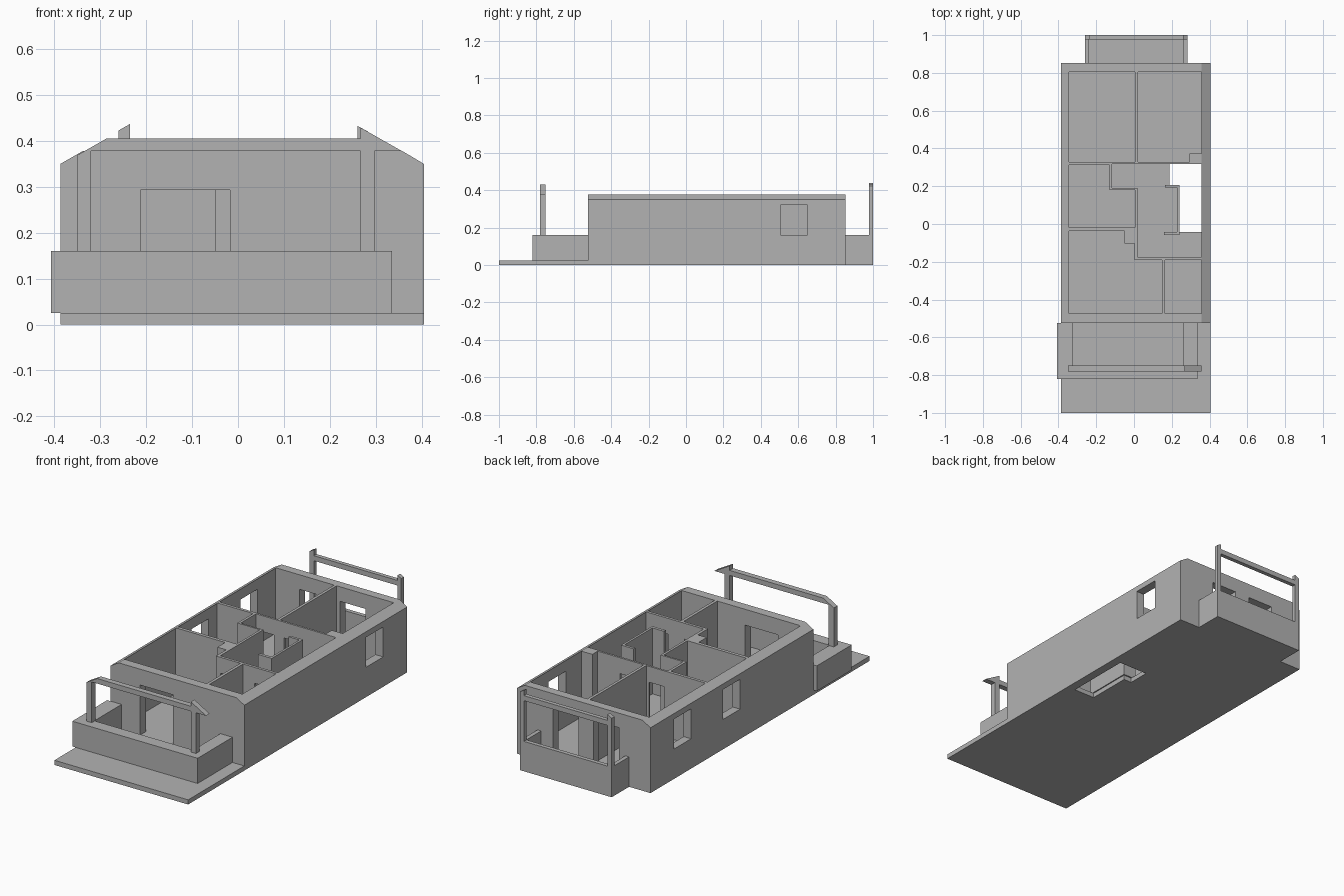
import bpy, bmesh

grey = bpy.data.materials.new("plain_grey")
grey.diffuse_color = (0.45, 0.45, 0.45, 1)


def prism(name, pts, a, b, axis='z'):
    """Extrude an outline: xy points along z, or xz points along y."""
    def place(p, t):
        return (p[0], p[1], t) if axis == 'z' else (p[0], t, p[1])
    bm = bmesh.new()
    lo = [bm.verts.new(place(p, a)) for p in pts]
    hi = [bm.verts.new(place(p, b)) for p in pts]
    n = len(pts)
    bm.faces.new(lo)
    bm.faces.new(hi)
    for i in range(n):
        j = (i + 1) % n
        bm.faces.new((lo[i], lo[j], hi[j], hi[i]))
    bmesh.ops.recalc_face_normals(bm, faces=bm.faces[:])
    me = bpy.data.meshes.new(name)
    bm.to_mesh(me)
    bm.free()
    me.materials.append(grey)
    ob = bpy.data.objects.new(name, me)
    bpy.context.collection.objects.link(ob)
    return ob


def rect(x0, x1, y0, y1):
    return [(x0, y0), (x1, y0), (x1, y1), (x0, y1)]


def box(name, x0, x1, y0, y1, z0, z1):
    return prism(name, rect(x0, x1, y0, y1), z0, z1)


def cut(target, cutter):
    cutter.hide_render = True
    m = target.modifiers.new("cut", 'BOOLEAN')
    m.operation = 'DIFFERENCE'
    m.solver = 'EXACT'
    m.object = cutter
    bpy.context.view_layer.objects.active = target
    bpy.ops.object.modifier_apply(modifier=m.name)
    bpy.data.objects.remove(cutter)


F = 0.025  # floor level

# House block with bevelled long wall tops
house = prism("house_walls", [(-.387, 0), (.405, 0), (.405, .35), (.358, .378),
                              (-.338, .378), (-.387, .35)], -.525, .853, 'y')

# Rooms hollowed out of the block
rooms = [
    rect(-.343, .005, .329, .806),
    [(.02, .329), (.293, .329), (.293, .374), (.358, .374), (.358, .806), (.02, .806)],
    [(-.343, -.019), (.005, -.019), (.005, .18), (-.13, .18), (-.13, .313), (-.343, .313)],
    [(-.116, .19), (.018, .19), (.018, -.175), (.358, -.175), (.358, .318), (-.116, .318)],
    [(-.343, -.475), (.147, -.475), (.147, -.19), (.002, -.19), (.002, -.103),
     (-.05, -.103), (-.05, -.037), (-.343, -.037)],
    rect(.163, .358, -.475, -.19),
]
for pts in rooms:
    cut(house, prism("room_cutter", pts, F, .6))

# Stair opening through the floor
cut(house, prism("stair_cutter", [(.187, .318), (.187, .2), (.234, .2), (.234, -.042),
                                  (.358, -.042), (.358, .318)], -.1, .1))

# Doors and windows: x0, x1, y0, y1, z0, z1
openings = [
    (-.212, -.017, -.56, -.45, F, .293),   # front door
    (-.2, -.05, .79, .9, F, .3),           # balcony doors
    (.04, .19, .79, .9, F, .3),
    (.34, .45, .505, .65, .16, .32),       # right window
    (-.45, -.32, .51, .655, .16, .32),     # left windows
    (-.45, -.32, .095, .24, .16, .32),
    (-.1, -.01, .31, .34, F, .293),        # inner doors
    (.05, .16, .31, .34, F, .293),
    (-.14, -.11, .21, .3, F, .293),
    (.03, .13, -.2, -.165, F, .293),
    (.23, .34, -.2, -.165, F, .293),
]
for o in openings:
    cut(house, box("opening_cutter", *o))

# Wall around the stairs
prism("stair_wall", [(.16, -.058), (.24, -.058), (.24, .207), (.165, .207), (.165, .193),
                     (.228, .193), (.228, -.042), (.16, -.042)], F, .378)

# Front terrace slab and thick parapet
box("terrace_slab", -.387, .405, -1, -.525, 0, F)
prism("porch_parapet", [(-.407, -.525), (-.407, -.82), (.335, -.82), (.335, -.525),
                        (.263, -.525), (.263, -.755), (-.322, -.755), (-.322, -.525)], F, .16)

# Front frame: two posts and a beam trimmed to the roof slope
prism("porch_frame", [(-.35, .16), (-.35, .369), (-.287, .405), (.267, .405), (.267, .429),
                      (.357, .378), (.297, .378), (.297, .16), (.267, .16), (.267, .378),
                      (-.32, .378), (-.32, .16)], -.78, -.75, 'y')

# Back balcony: floor, thin parapet and frame
box("balcony_floor", -.238, .26, .853, .978, 0, F)
prism("balcony_parapet", [(-.26, .853), (-.26, 1), (.282, 1), (.282, .853), (.26, .853),
                          (.26, .978), (-.238, .978), (-.238, .853)], 0, .16)
prism("balcony_frame", [(-.26, .16), (-.26, .423), (-.235, .437), (-.235, .405), (.26, .405),
                        (.26, .433), (.282, .421), (.282, .16), (.26, .16), (.26, .378),
                        (-.235, .378), (-.235, .16)], .978, 1, 'y')
